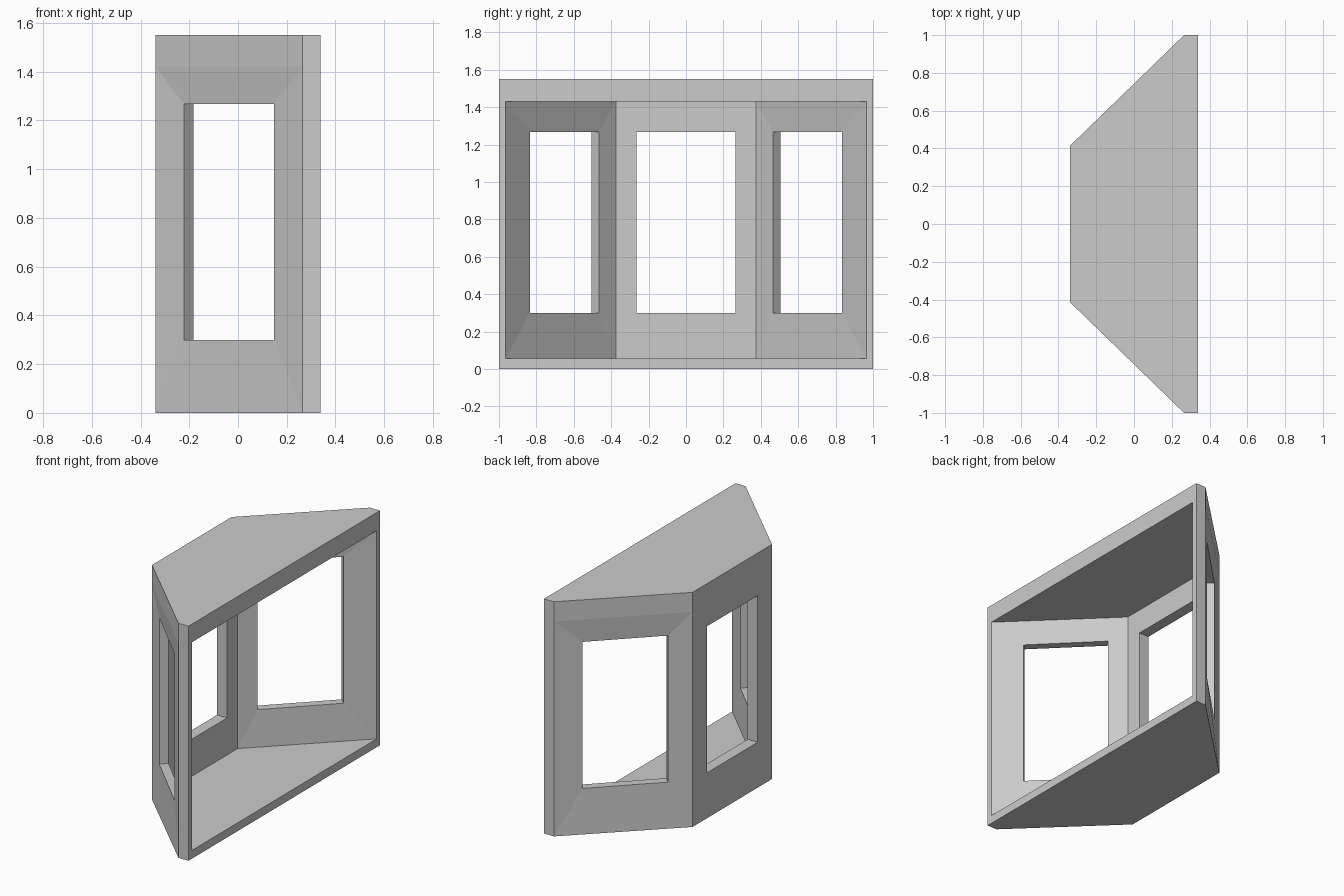
import bpy, bmesh

if "Cube" in bpy.data.objects:
    bpy.data.objects.remove(bpy.data.objects["Cube"])

# Key levels and plan points (x, y) of the bay window
TOP, BAND = 1.55, 1.42
IN_LO, IN_HI = 0.055, 1.43
SILL, HEAD = 0.30, 1.268
XB, XF, XI = 0.338, -0.338, -0.265

bm = bmesh.new()


def face(pts):
    bm.faces.new([bm.verts.new(p) for p in pts])


def rect(a, b, lo, hi):
    """Upright rectangle between plan points a and b."""
    return [(*a, lo), (*b, lo), (*b, hi), (*a, hi)]


def loft(rings):
    for r, s in zip(rings, rings[1:]):
        for i in range(4):
            j = (i + 1) % 4
            face([r[i], r[j], s[j], s[i]])


def wall(outer, hole_out, hole_in, inner):
    """Wall panel: outer surround, window reveal, inner surround, top band."""
    loft([rect(*outer, 0, BAND), rect(*hole_out, SILL, HEAD),
          rect(*hole_in, SILL, HEAD), rect(*inner, IN_LO, IN_HI)])
    face(rect(*outer, BAND, TOP))


# Middle window wall
wall(((XF, -0.415), (XF, 0.415)), ((XF, -0.265), (XF, 0.265)),
     ((XI, -0.265), (XI, 0.265)), ((XI, -0.375), (XI, 0.375)))

# Angled window walls and short end faces, mirrored in y
for s in (-1, 1):
    wall(((XF, s * 0.415), (0.265, s)),
         ((-0.222, s * 0.505), (0.147, s * 0.873)),
         ((-0.182, s * 0.465), (0.187, s * 0.835)),
         ((XI, s * 0.375), (XB, s * 0.965)))
    face([(0.265, s, 0), (XB, s, 0), (XB, s, TOP), (0.265, s, TOP), (0.265, s, BAND)])

# Open side rim
loft([rect((XB, -1), (XB, 1), 0, TOP), rect((XB, -0.965), (XB, 0.965), IN_LO, IN_HI)])

# Roof, base, floor and ceiling
half_out = [(XF, 0.415), (0.265, 1), (XB, 1)]
half_in = [(XI, 0.375), (XB, 0.965)]
for half, levels in ((half_out, (0, TOP)), (half_in, (IN_LO, IN_HI))):
    plan = half + [(x, -y) for x, y in reversed(half)]
    for z in levels:
        face([(x, y, z) for x, y in plan])

bmesh.ops.remove_doubles(bm, verts=bm.verts, dist=0.0005)
bmesh.ops.recalc_face_normals(bm, faces=bm.faces)

mesh = bpy.data.meshes.new("bay_window_frame")
bm.to_mesh(mesh)
bm.free()
bpy.context.collection.objects.link(bpy.data.objects.new("bay_window_frame", mesh))
